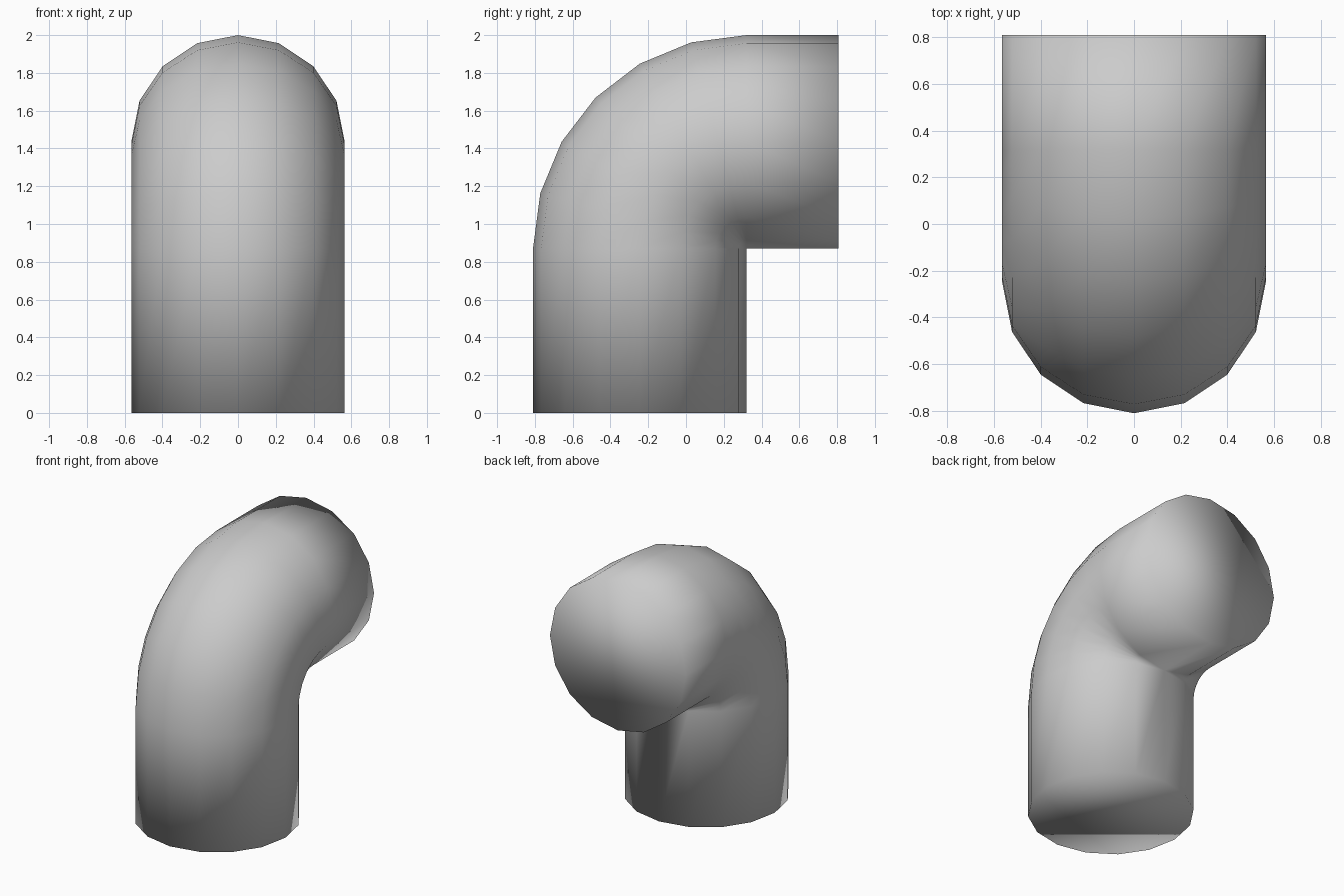
import bpy, bmesh
from math import sin, cos, pi

if "Cube" in bpy.data.objects:
    bpy.data.objects.remove(bpy.data.objects["Cube"])

SIDES, BEND_STEPS = 16, 6
R = 0.565                    # pipe radius, also the bend radius
PIVOT_Y, PIVOT_Z = 0.32, 0.87  # inner corner of the elbow
END_Y = 0.808

bm = bmesh.new()


def ring(cy, cz, angle):
    """Cross-section whose outward direction is turned by the bend angle."""
    verts = []
    for i in range(SIDES):
        a = 2 * pi * i / SIDES
        out = R * cos(a)
        verts.append(bm.verts.new((R * sin(a), cy - out * cos(angle), cz + out * sin(angle))))
    return verts


# Rings: floor, quarter bend about the inner corner, open leg end
rings = [ring(PIVOT_Y - R, 0, 0)]
for k in range(BEND_STEPS + 1):
    t = pi / 2 * k / BEND_STEPS
    rings.append(ring(PIVOT_Y - R * cos(t), PIVOT_Z + R * sin(t), t))
rings.append(ring(END_Y, PIVOT_Z + R, pi / 2))

# Walls and end caps
for a, b in zip(rings, rings[1:]):
    for i in range(SIDES):
        j = (i + 1) % SIDES
        bm.faces.new((a[i], a[j], b[j], b[i]))
bm.faces.new(rings[0])
bm.faces.new(rings[-1])

# Collapse the pinched inner corner
bmesh.ops.remove_doubles(bm, verts=bm.verts, dist=0.0005)
bmesh.ops.recalc_face_normals(bm, faces=bm.faces)
for f in bm.faces:
    f.smooth = True

mesh = bpy.data.meshes.new("elbow_pipe")
bm.to_mesh(mesh)
bm.free()
bpy.context.collection.objects.link(bpy.data.objects.new("elbow_pipe", mesh))
